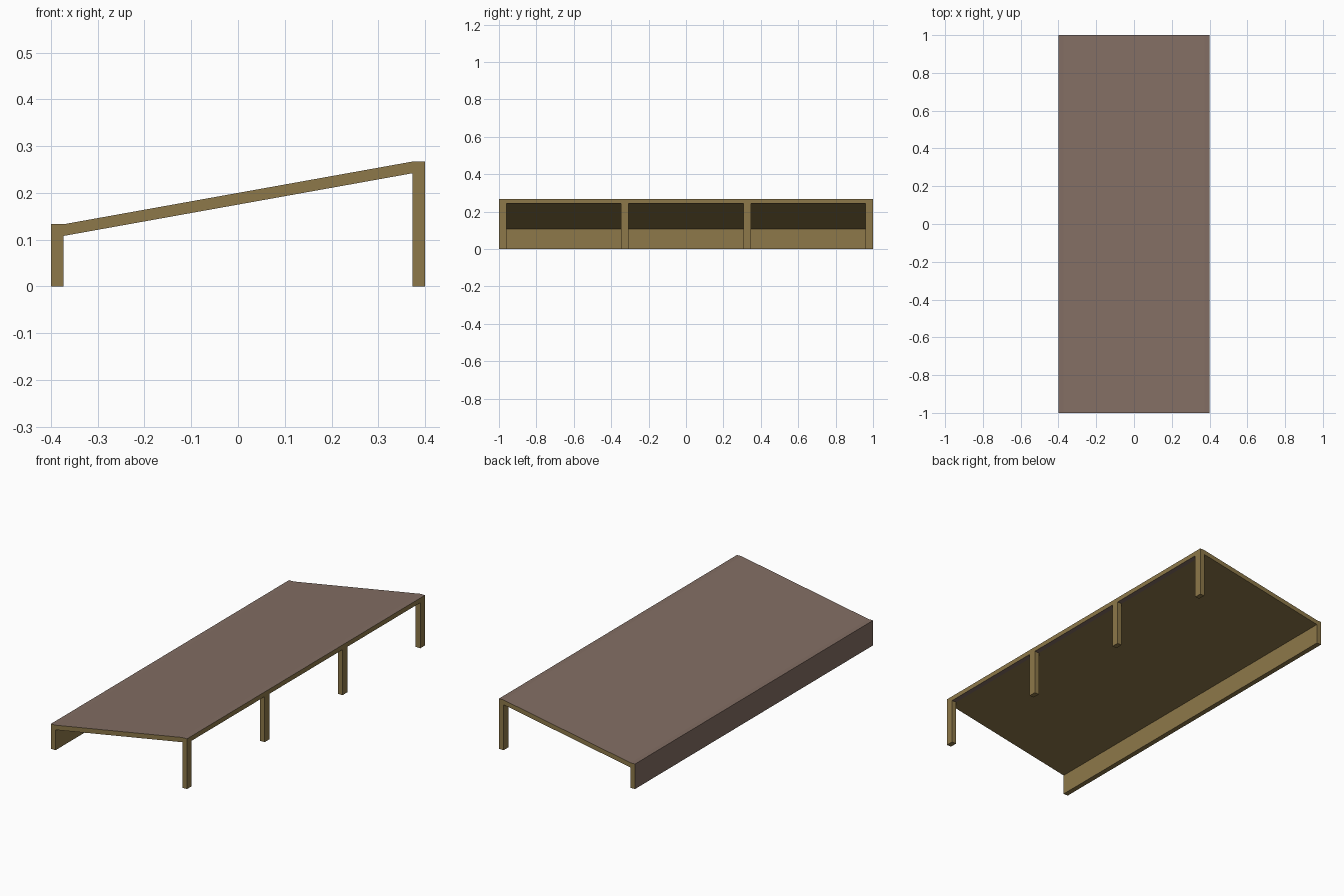
import bpy, bmesh
from mathutils import Vector

if "Cube" in bpy.data.objects:
    bpy.data.objects.remove(bpy.data.objects["Cube"])

def material(name, rgb):
    m = bpy.data.materials.new(name)
    m.diffuse_color = (*rgb, 1)
    m.use_nodes = True
    m.node_tree.nodes["Principled BSDF"].inputs["Base Color"].default_value = m.diffuse_color
    return m

timber = material("ochre timber", (0.27, 0.19, 0.067))
cladding = material("brown cladding", (0.225, 0.155, 0.125))

W, L, T = 0.4, 1.0, 0.027        # half width, half length, wall thickness
LOW, HIGH, ROOF = 0.133, 0.267, 0.025
IN = W - T

def extrude_profile(name, pts, y0, y1, paint):
    bm = bmesh.new()
    face = bm.faces.new([bm.verts.new((x, y0, z)) for x, z in pts])
    new = bmesh.ops.extrude_face_region(bm, geom=[face])["geom"]
    verts = [v for v in new if isinstance(v, bmesh.types.BMVert)]
    bmesh.ops.translate(bm, verts=verts, vec=(0, y1 - y0, 0))
    bmesh.ops.recalc_face_normals(bm, faces=bm.faces[:])
    for f in bm.faces:
        f.material_index = paint(f.normal, f.calc_center_median())
    me = bpy.data.meshes.new(name)
    bm.to_mesh(me)
    bm.free()
    me.materials.append(timber)
    me.materials.append(cladding)
    bpy.context.collection.objects.link(bpy.data.objects.new(name, me))

def shell_paint(n, c):
    top = n.z > 0.5
    back = n.x < -0.5 and c.x < -W + 0.001
    lintel_underside = n.z < -0.99 and c.x > IN
    return int(top or back or lintel_underside)

# Sloping roof with its low back wall and front lintel, one bent section
extrude_profile("roof_and_back_wall", [
    (-W, 0), (-IN, 0), (-IN, LOW - ROOF), (IN, HIGH - ROOF), (W, HIGH - ROOF),
    (W, HIGH), (IN, HIGH), (-IN, LOW), (-W, LOW)], -L, L, shell_paint)

# Four evenly spaced posts on the tall open side
POST = 0.04
for i in range(4):
    y = -L + i * (2 * L - POST) / 3
    extrude_profile(f"post_{i + 1}", [
        (IN, 0), (W, 0), (W, HIGH - ROOF), (IN, HIGH - ROOF)],
        y, y + POST, lambda n, c: 0)
